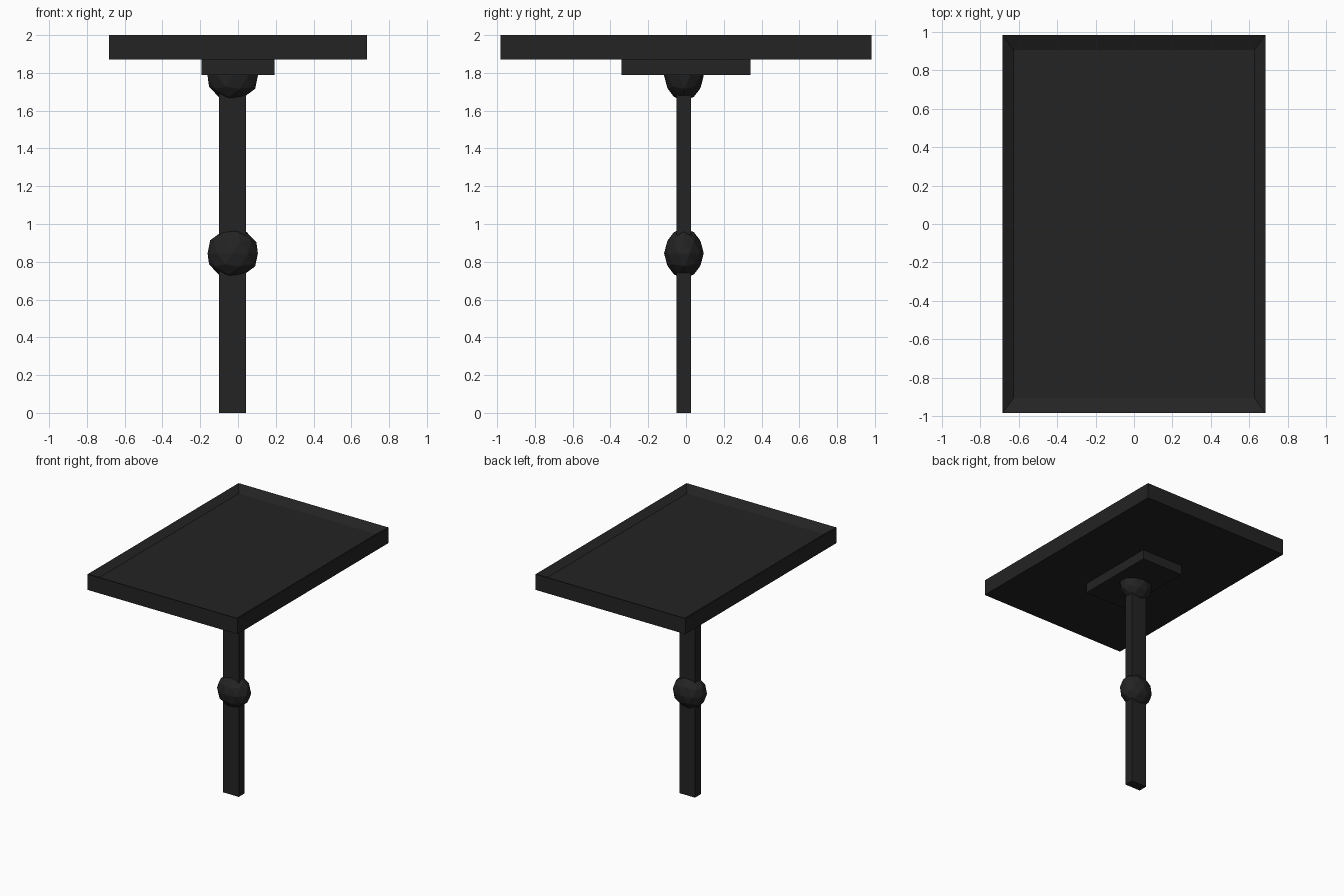
import bpy, bmesh
from mathutils import Matrix, Vector

cube = bpy.data.objects.get("Cube")
if cube:
    bpy.data.objects.remove(cube, do_unlink=True)

# Single dark charcoal material
charcoal = bpy.data.materials.new("charcoal")
charcoal.use_nodes = True
COLOUR = (0.017, 0.017, 0.017, 1)
charcoal.diffuse_color = COLOUR
charcoal.node_tree.nodes["Principled BSDF"].inputs["Base Color"].default_value = COLOUR


def finish(name, bm):
    mesh = bpy.data.meshes.new(name)
    bm.to_mesh(mesh)
    bm.free()
    mesh.materials.append(charcoal)
    obj = bpy.data.objects.new(name, mesh)
    bpy.context.collection.objects.link(obj)
    return obj


def box_mesh(low, high):
    low, high = Vector(low), Vector(high)
    bm = bmesh.new()
    place = Matrix.Translation((low + high) / 2) @ Matrix.Diagonal((high - low).to_4d())
    place[3][3] = 1
    bmesh.ops.create_cube(bm, size=1, matrix=place)
    return bm


def ball(name, centre, radii):
    bm = bmesh.new()
    place = Matrix.Translation(centre) @ Matrix.Diagonal((*radii, 1))
    bmesh.ops.create_icosphere(bm, subdivisions=2, radius=1, matrix=place)
    return finish(name, bm)


# Table top: a slab whose top face is sunk with sloping walls
X, Y, TOP = 0.683, 0.983, 2.0
bm = box_mesh((-X, -Y, 1.87), (X, Y, TOP))
bm.normal_update()
floor = max(bm.faces, key=lambda f: f.normal.z)
floor = bmesh.ops.extrude_discrete_faces(bm, faces=[floor])["faces"][0]
for v in floor.verts:
    v.co.x *= 1 - 0.057 / X
    v.co.y *= 1 - 0.078 / Y
    v.co.z -= 0.04
finish("tray_top", bm)

# Mounting plate and post
finish("mounting_plate", box_mesh((-0.192, -0.342, 1.79), (0.192, 0.342, 1.87)))
finish("post", box_mesh((-0.1, -0.05, 0), (0.042, 0.026, 1.79)))

# Faceted ball joints
for name, z in (("middle_joint", 0.845), ("upper_joint", 1.785)):
    ball(name, (-0.028, -0.011, z), (0.14, 0.105, 0.132))
